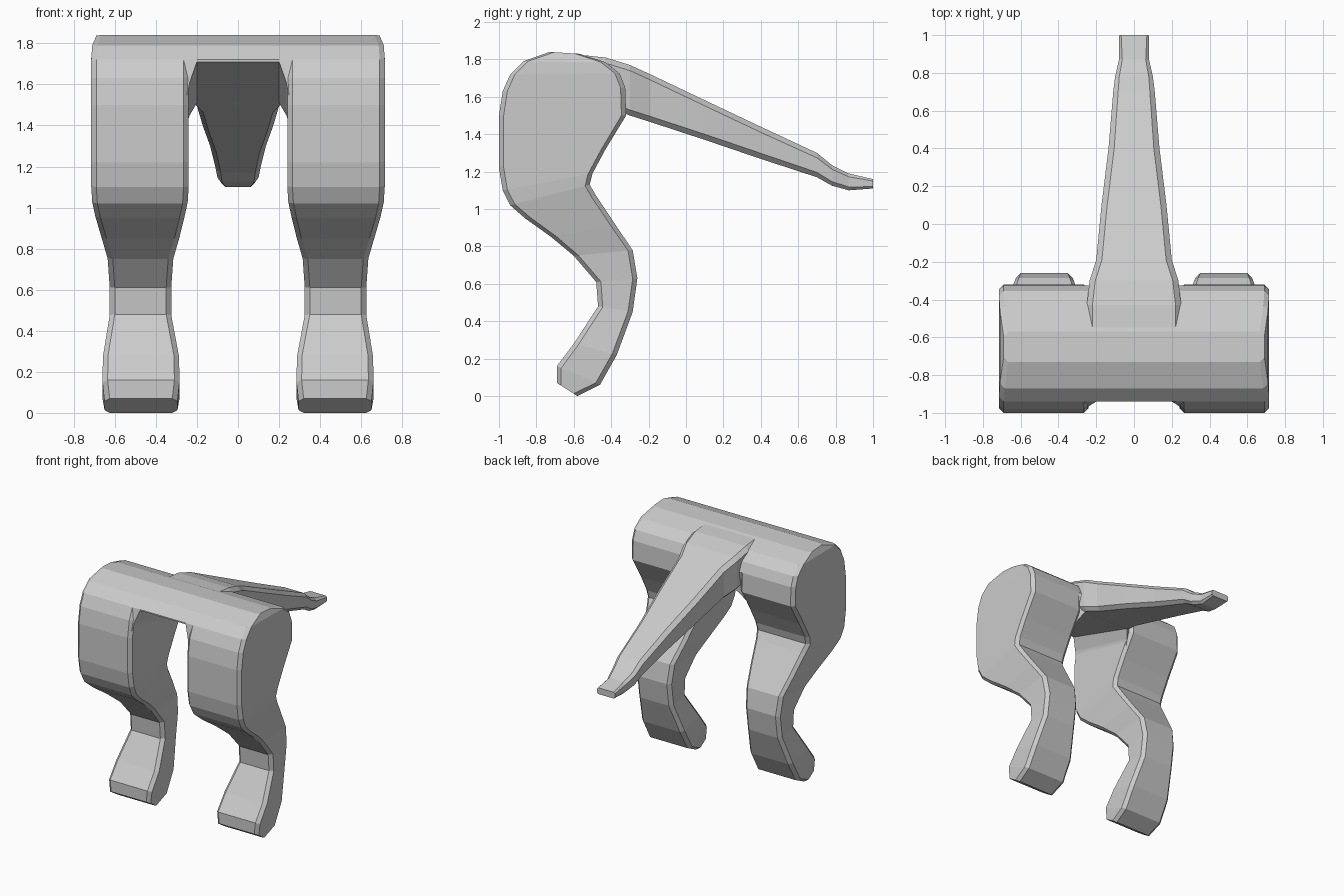
import bpy, bmesh
from mathutils import Vector

if "Cube" in bpy.data.objects:
    bpy.data.objects.remove(bpy.data.objects["Cube"])

grey = bpy.data.materials.new("light grey")
grey.diffuse_color = (0.6, 0.6, 0.6, 1)
grey.use_nodes = True
grey.node_tree.nodes["Principled BSDF"].inputs["Base Color"].default_value = grey.diffuse_color


def loft(name, rings):
    """Skin a list of equal-length rings and cap both ends."""
    bm = bmesh.new()
    loops = [[bm.verts.new(p) for p in ring] for ring in rings]
    n = len(loops[0])
    for a, b in zip(loops, loops[1:]):
        for i in range(n):
            j = (i + 1) % n
            bm.faces.new((a[i], a[j], b[j], b[i]))
    bm.faces.new(loops[0])
    bm.faces.new(loops[-1])
    bmesh.ops.recalc_face_normals(bm, faces=bm.faces)
    mesh = bpy.data.meshes.new(name)
    bm.to_mesh(mesh)
    bm.free()
    mesh.materials.append(grey)
    obj = bpy.data.objects.new(name, mesh)
    bpy.context.collection.objects.link(obj)
    return obj


def section(p, q, x0, x1, c):
    """Chamfered rectangle spanning p to q in the side plane and x0 to x1 across."""
    p, q = Vector(p), Vector(q)
    d = (q - p).normalized() * c
    pts = [(x0 + c, p), (x1 - c, p), (x1, p + d), (x1, q - d),
           (x1 - c, q), (x0 + c, q), (x0, q - d), (x0, p + d)]
    return [(x, v.x, v.y) for x, v in pts]


# Legs: front (y, z), back (y, z), inner x, outer x, from foot to hip
leg = [
    ((-.69, .07), (-.58, .0), .295, .65),
    ((-.69, .16), (-.46, .06), .285, .66),
    ((-.60, .28), (-.37, .22), .287, .658),
    ((-.47, .48), (-.285, .45), .325, .625),
    ((-.48, .61), (-.26, .63), .325, .625),
    ((-.60, .75), (-.285, .78), .315, .635),
    ((-.72, .85), (-.38, .92), .285, .665),
    ((-.86, .95), (-.48, 1.07), .26, .695),
    ((-.94, 1.02), (-.515, 1.13), .245, .71),
    ((-.98, 1.10), (-.50, 1.19), .24, .715),
    ((-1.0, 1.22), (-.43, 1.32), .24, .715),
    ((-1.0, 1.50), (-.32, 1.50), .24, .715),
    ((-.98, 1.63), (-.325, 1.65), .24, .715),
    ((-.94, 1.72), (-.355, 1.725), .24, .715),
    ((-.87, 1.79), (-.43, 1.785), .24, .71),
    ((-.73, 1.84), (-.57, 1.83), .24, .69),
]
for side, s in (("right", 1), ("left", -1)):
    loft(side + "_leg",
         [[(s * x, y, z) for x, y, z in section(f, b, x0, x1, .025)]
          for f, b, x0, x1 in leg])

# Hip bridge: rounded top, sloped underside, flared down into the legs
top = [(-.94, 1.72), (-.87, 1.79), (-.73, 1.84), (-.57, 1.83),
       (-.43, 1.785), (-.355, 1.725), (-.325, 1.65)]
rings = []
for x, drop in ((-.30, .22), (-.255, .20), (-.235, .10), (-.20, 0),
                (.20, 0), (.235, .10), (.255, .20), (.30, .22)):
    under = [(-.32 - drop * .4, 1.51 - drop * .6), (-.94 - drop * .22, 1.71 - drop)]
    rings.append([(x, y, z) for y, z in top + under])
loft("hip_bridge", rings)

# Tail: y, top z, bottom z, half width
tail = [
    (-.57, 1.825, 1.60, .25), (-.43, 1.81, 1.55, .25), (-.30, 1.77, 1.50, .235),
    (-.19, 1.72, 1.465, .20), (.10, 1.582, 1.37, .172), (.40, 1.44, 1.268, .135),
    (.70, 1.30, 1.17, .11), (.78, 1.235, 1.125, .10), (.87, 1.19, 1.10, .08),
    (1.0, 1.16, 1.11, .078),
]
loft("tail", [section((y, lo), (y, hi), -w, w, min(.03, (hi - lo) * .2))
              for y, hi, lo, w in tail])
